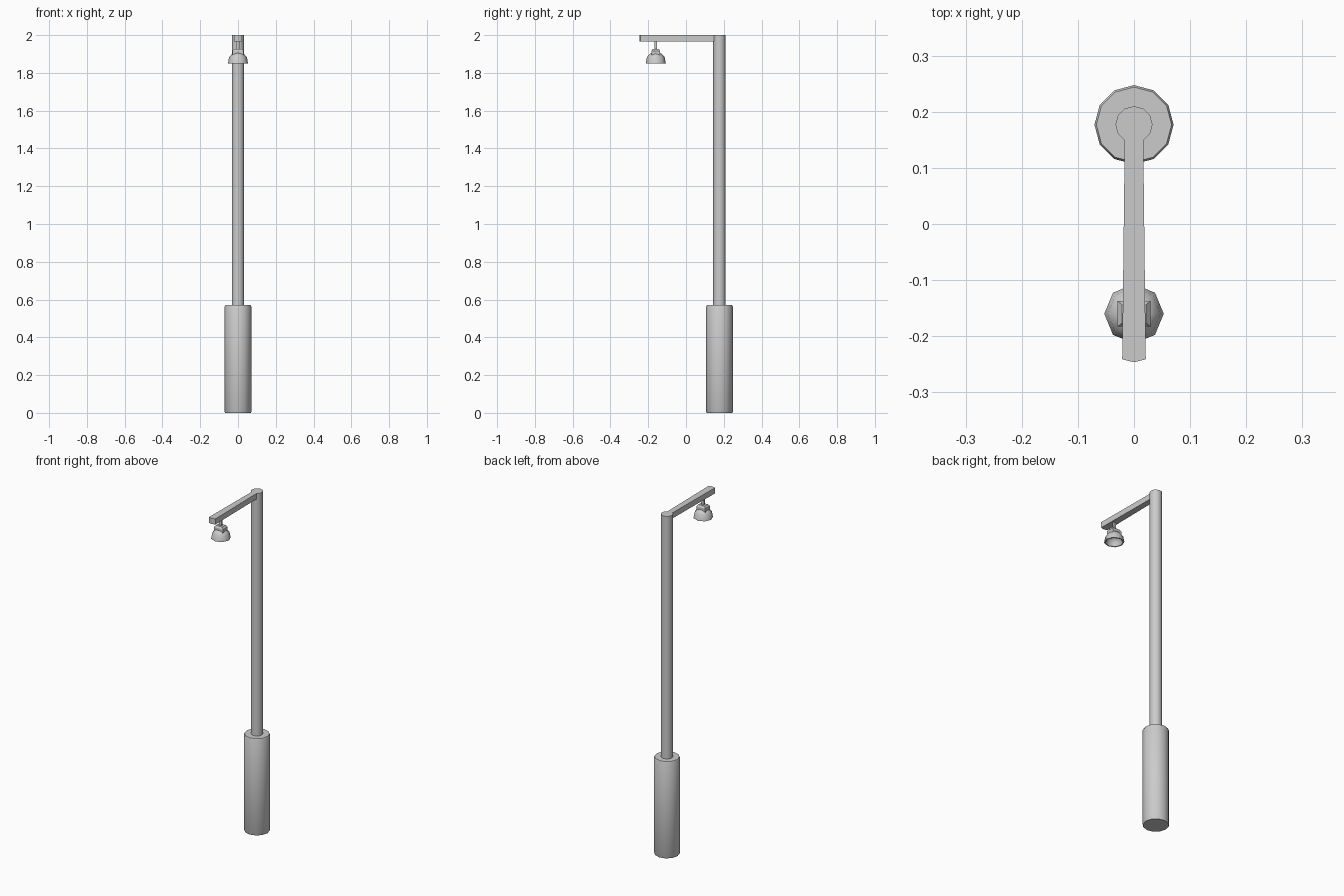
import bpy, bmesh, math

if "Cube" in bpy.data.objects:
    bpy.data.objects.remove(bpy.data.objects["Cube"])

POLE_Y = 0.177
LAMP_Y = -0.16


def finish(name, bm):
    bmesh.ops.recalc_face_normals(bm, faces=bm.faces)
    me = bpy.data.meshes.new(name)
    bm.to_mesh(me)
    bm.free()
    ob = bpy.data.objects.new(name, me)
    bpy.context.collection.objects.link(ob)
    return ob


def loft(name, rings, cap_start=True, cap_end=True):
    """Skin a stack of equally sized point rings."""
    bm = bmesh.new()
    vs = [[bm.verts.new(p) for p in r] for r in rings]
    for a, b in zip(vs, vs[1:]):
        for i in range(len(a)):
            j = (i + 1) % len(a)
            bm.faces.new((a[i], a[j], b[j], b[i]))
    if cap_start:
        bm.faces.new(vs[0])
    if cap_end:
        bm.faces.new(vs[-1])
    return finish(name, bm)


def lathe(name, y, sides, profile):
    return loft(name, [[(r * math.cos(2 * math.pi * i / sides),
                         y + r * math.sin(2 * math.pi * i / sides), z)
                        for i in range(sides)] for r, z in profile])


def box_ring(hx, hy, z):
    return [(sx * hx, LAMP_Y + sy * hy, z)
            for sx, sy in ((-1, -1), (1, -1), (1, 1), (-1, 1))]


def smooth(ob, angle):
    bpy.ops.object.select_all(action='DESELECT')
    ob.select_set(True)
    bpy.context.view_layer.objects.active = ob
    bpy.ops.object.shade_smooth_by_angle(angle=math.radians(angle))


# Thick base sleeve and slim pole, both twelve-sided
base = lathe("base", POLE_Y, 12, [(0.068, 0), (0.0705, 0.005), (0.0705, 0.563), (0.067, 0.57)])
pole = lathe("pole", POLE_Y, 12, [(0.033, 0.56), (0.033, 2.0)])

# Arm grown out of two pole faces, widening to a shallow pointed tip
plan = [(-0.0165, 0.1484), (0, 0.144), (0.0165, 0.1484),
        (0.021, -0.241), (0, -0.2465), (-0.021, -0.241)]
loft("arm", [[(x, y, z) for x, y in plan] for z in (1.967, 2.0)])

# Lamp: hanger stem, square socket, hollow eight-sided shade
loft("hanger", [box_ring(0.008, 0.006, z) for z in (1.92, 1.97)])
loft("socket", [box_ring(0.021, 0.016, 1.927), box_ring(0.029, 0.0225, 1.917),
                box_ring(0.029, 0.0225, 1.893)])
shade = lathe("shade", LAMP_Y, 8, [(0.026, 1.904), (0.035, 1.897), (0.047, 1.883), (0.053, 1.851),
                                   (0.046, 1.851), (0.040, 1.878), (0.022, 1.892)])

for ob in (base, pole):
    smooth(ob, 35)
smooth(shade, 50)
